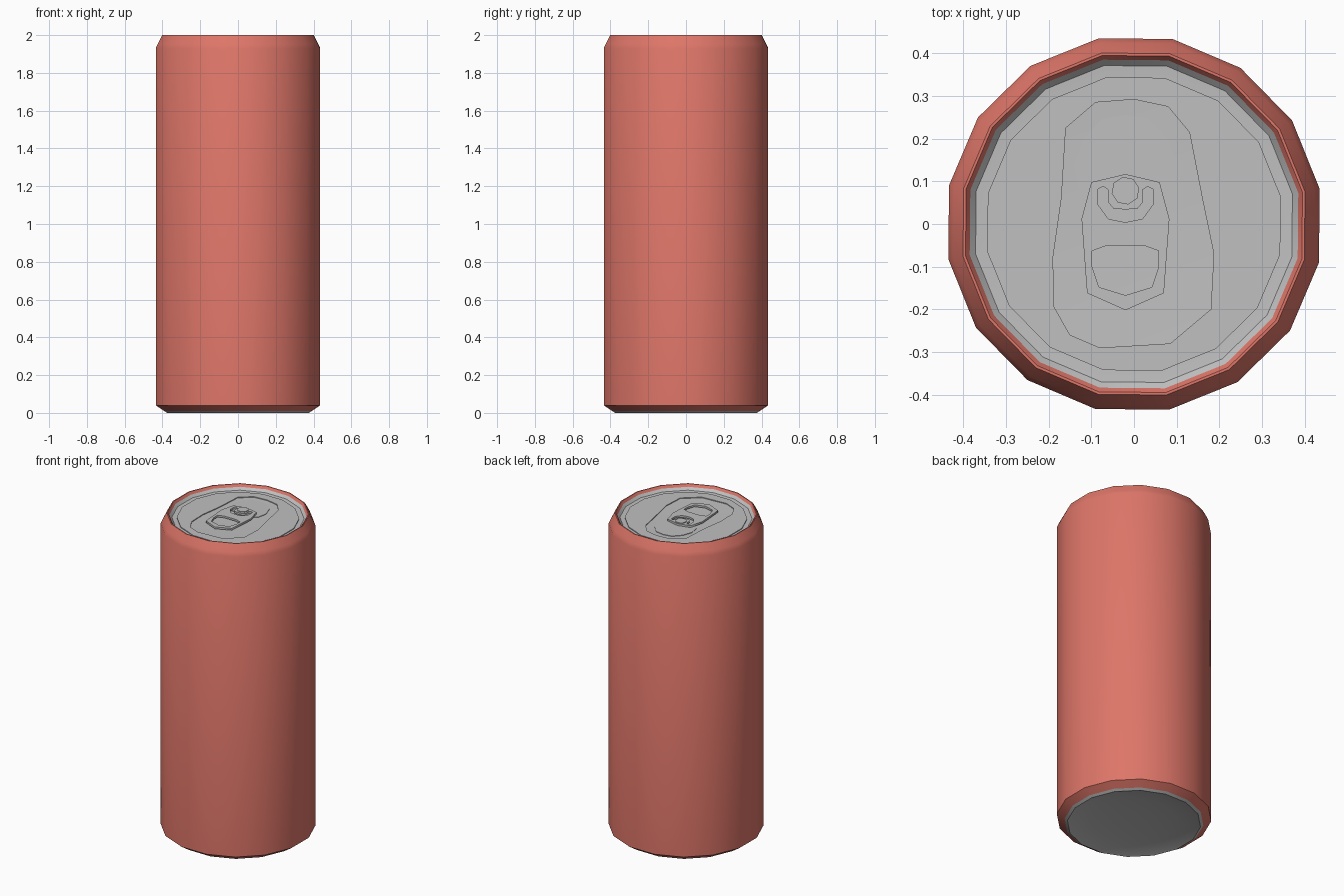
import bpy
import bmesh
import math

if "Cube" in bpy.data.objects:
    bpy.data.objects.remove(bpy.data.objects["Cube"], do_unlink=True)

SIDES = 16
TURN = math.radians(10.7)


def material(name, rgb):
    mat = bpy.data.materials.new(name)
    mat.use_nodes = True
    mat.diffuse_color = (*rgb, 1)
    mat.node_tree.nodes["Principled BSDF"].inputs["Base Color"].default_value = (*rgb, 1)
    return mat


RED = material("painted red", (0.73, 0.18, 0.14))
GREY = material("bare aluminium", (0.53, 0.53, 0.53))


def activate(obj):
    bpy.ops.object.select_all(action="DESELECT")
    obj.select_set(True)
    bpy.context.view_layer.objects.active = obj


def circle(radius, sides=SIDES, turn=TURN, cx=0, cy=0):
    angles = [turn + math.tau * i / sides for i in range(sides)]
    return [(cx + radius * math.cos(a), cy + radius * math.sin(a)) for a in angles]


def lathe(name, profile, mat, cap_end=False):
    """Turn (radius, z) points about z; the profile runs upward on the outside."""
    bm = bmesh.new()
    rings = [[bm.verts.new((x, y, z)) for x, y in circle(r)] for r, z in profile]
    for low, high in zip(rings, rings[1:]):
        for i in range(SIDES):
            j = (i + 1) % SIDES
            bm.faces.new((low[i], low[j], high[j], high[i]))
    if cap_end:
        bm.faces.new(rings[-1])
    mesh = bpy.data.meshes.new(name)
    bm.to_mesh(mesh)
    bm.free()
    obj = bpy.data.objects.new(name, mesh)
    bpy.context.collection.objects.link(obj)
    mesh.materials.append(mat)
    activate(obj)
    bpy.ops.object.shade_smooth_by_angle(angle=math.radians(32))
    return obj


def plate(name, outlines, bottom, top, mat=GREY):
    """Flat plate from an outer outline and any hole outlines."""
    curve = bpy.data.curves.new(name, "CURVE")
    curve.dimensions = "2D"
    curve.fill_mode = "BOTH"
    curve.extrude = (top - bottom) / 2
    for points in outlines:
        spline = curve.splines.new("POLY")
        spline.points.add(len(points) - 1)
        for p, (x, y) in zip(spline.points, points):
            p.co = (x, y, 0, 1)
        spline.use_cyclic_u = True
    obj = bpy.data.objects.new(name, curve)
    obj.location.z = (top + bottom) / 2
    bpy.context.collection.objects.link(obj)
    curve.materials.append(mat)
    activate(obj)
    bpy.ops.object.convert(target="MESH")
    return obj


def mirrored(half, cx=-0.02):
    """Close a half outline (offsets from the centre line) by mirroring it."""
    right = [(cx + x, y) for x, y in half]
    left = [(cx - x, y) for x, y in reversed(half) if x > 0]
    return right + left


# Painted wall with tapered neck and rolled rim
lathe("can_wall", [(0.398, 0.01), (0.443, 0.04), (0.443, 1.93), (0.432, 1.955),
                   (0.408, 2.0), (0.402, 2.0), (0.392, 1.985)], RED)

# Bare metal base: standing ring and shallow dome
base = lathe("can_base", [(0.398, 0.01), (0.382, 0.0), (0.37, 0.004), (0.25, 0.022),
                          (0.1, 0.03)], GREY, cap_end=True)
base.data.flip_normals()

# Sloped lid edge and the groove floor
lathe("lid_edge", [(0.393, 1.986), (0.378, 1.97), (0.352, 1.968)], GREY, cap_end=True)

# Lid deck around the pressed panel
panel = [(-0.09, 0.285), (0, 0.292), (0.08, 0.275), (0.13, 0.215), (0.16, 0.06),
         (0.187, -0.07), (0.18, -0.2), (0.085, -0.28), (-0.08, -0.29), (-0.15, -0.26),
         (-0.187, -0.195), (-0.19, -0.08), (-0.17, 0.06), (-0.16, 0.225)]
plate("lid_deck", [circle(0.35), panel], 1.968, 1.973)

# Scored mouth
mouth = mirrored([(0, 0.256), (0.055, 0.246), (0.098, 0.2), (0.12, 0.138),
                  (0.108, 0.078), (0.09, 0.062)])
plate("mouth_panel", [mouth], 1.968, 1.971)

# Pull tab with finger hole and the U-shaped slot round the rivet
tab = mirrored([(0, 0.117), (0.08, 0.098), (0.103, 0.012), (0.09, -0.162), (0, -0.202)])
finger_hole = mirrored([(0.042, -0.05), (0.078, -0.063), (0.078, -0.1), (0.062, -0.148),
                        (0, -0.167)])
slot = mirrored([(0, 0.004), (0.04, 0.012), (0.064, 0.045), (0.064, 0.082), (0.052, 0.088),
                 (0.04, 0.08), (0.04, 0.05), (0.028, 0.036), (0, 0.034)])
plate("pull_tab", [tab, finger_hole, slot], 1.974, 1.986)

# Rivet
plate("rivet", [circle(0.033, 8, 0.2, -0.02, 0.078)], 1.968, 1.99)
